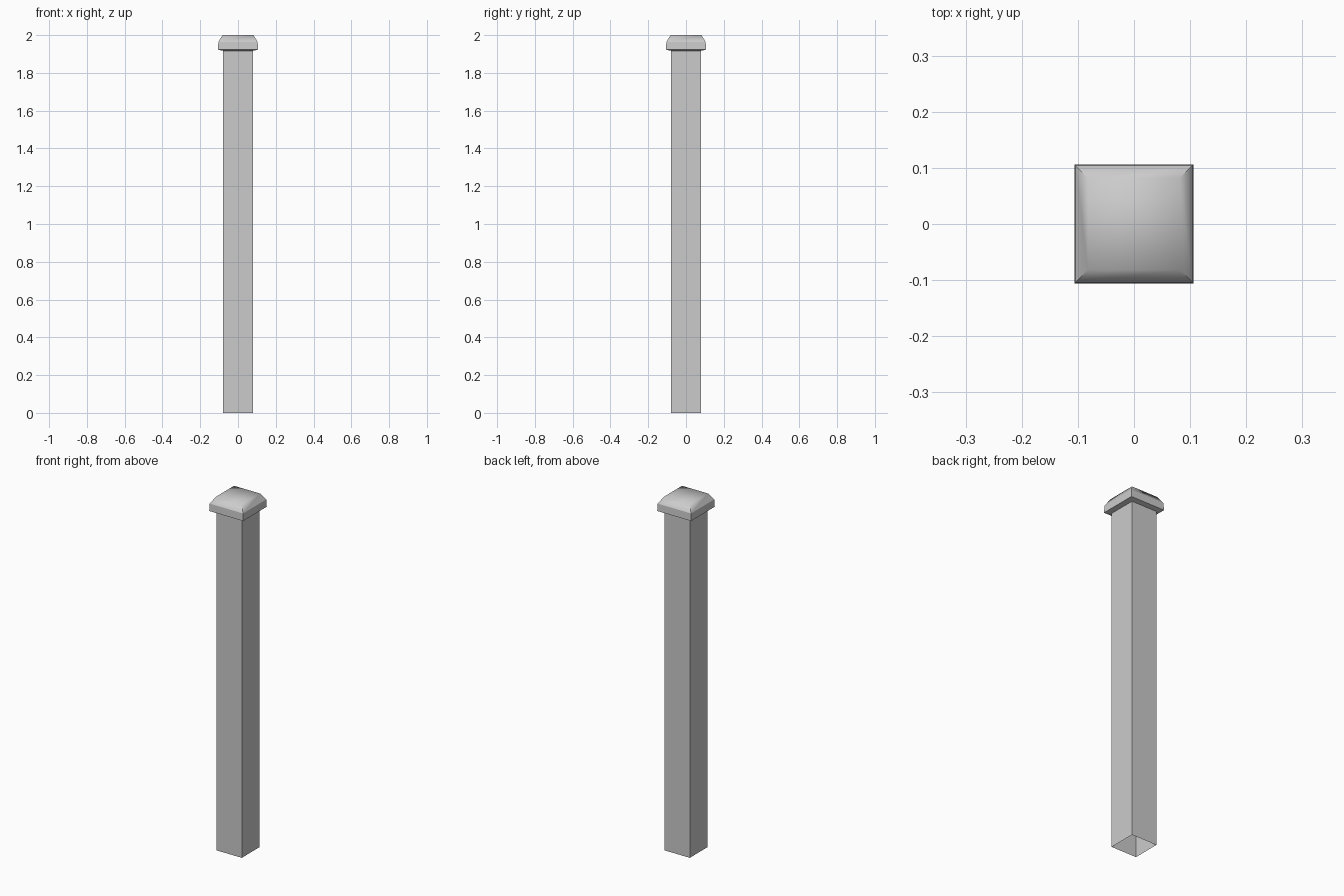
import bpy, bmesh, math

old = bpy.data.objects.get("Cube")
if old:
    bpy.data.objects.remove(old, do_unlink=True)

grey = bpy.data.materials.new("light grey")
grey.use_nodes = True
colour = (0.6, 0.6, 0.6, 1)
grey.diffuse_color = colour
grey.node_tree.nodes["Principled BSDF"].inputs["Base Color"].default_value = colour


def square_loft(name, profile, close_top=False):
    """Stack square rings given as (half width, height) and skin them."""
    bm = bmesh.new()
    rings = [[bm.verts.new((sx * h, sy * h, z))
              for sx, sy in ((-1, -1), (1, -1), (1, 1), (-1, 1))]
             for h, z in profile]
    for low, high in zip(rings, rings[1:]):
        for i in range(4):
            j = (i + 1) % 4
            bm.faces.new((low[i], low[j], high[j], high[i]))
    if close_top:
        bm.faces.new(rings[-1])
    mesh = bpy.data.meshes.new(name)
    bm.to_mesh(mesh)
    bm.free()
    mesh.materials.append(grey)
    obj = bpy.data.objects.new(name, mesh)
    bpy.context.collection.objects.link(obj)
    return obj


# Hollow post, open at the foot
square_loft("post", [(0.079, 0), (0.079, 1.917)])

# Cap: sloping underside, rim, and softened bevel up to a flat top
cap = square_loft("cap", [(0.079, 1.917), (0.106, 1.923), (0.104, 1.964),
                          (0.082, 2.0)], close_top=True)
bpy.ops.object.select_all(action="DESELECT")
cap.select_set(True)
bpy.context.view_layer.objects.active = cap
bpy.ops.object.shade_smooth_by_angle(angle=math.radians(62))

# Keep the rim crisp so only the bevel blends into the top
for edge in cap.data.edges:
    heights = [cap.data.vertices[v].co.z for v in edge.vertices]
    if min(heights) < 1.97 and max(heights) < 1.97:
        edge.use_edge_sharp = True
